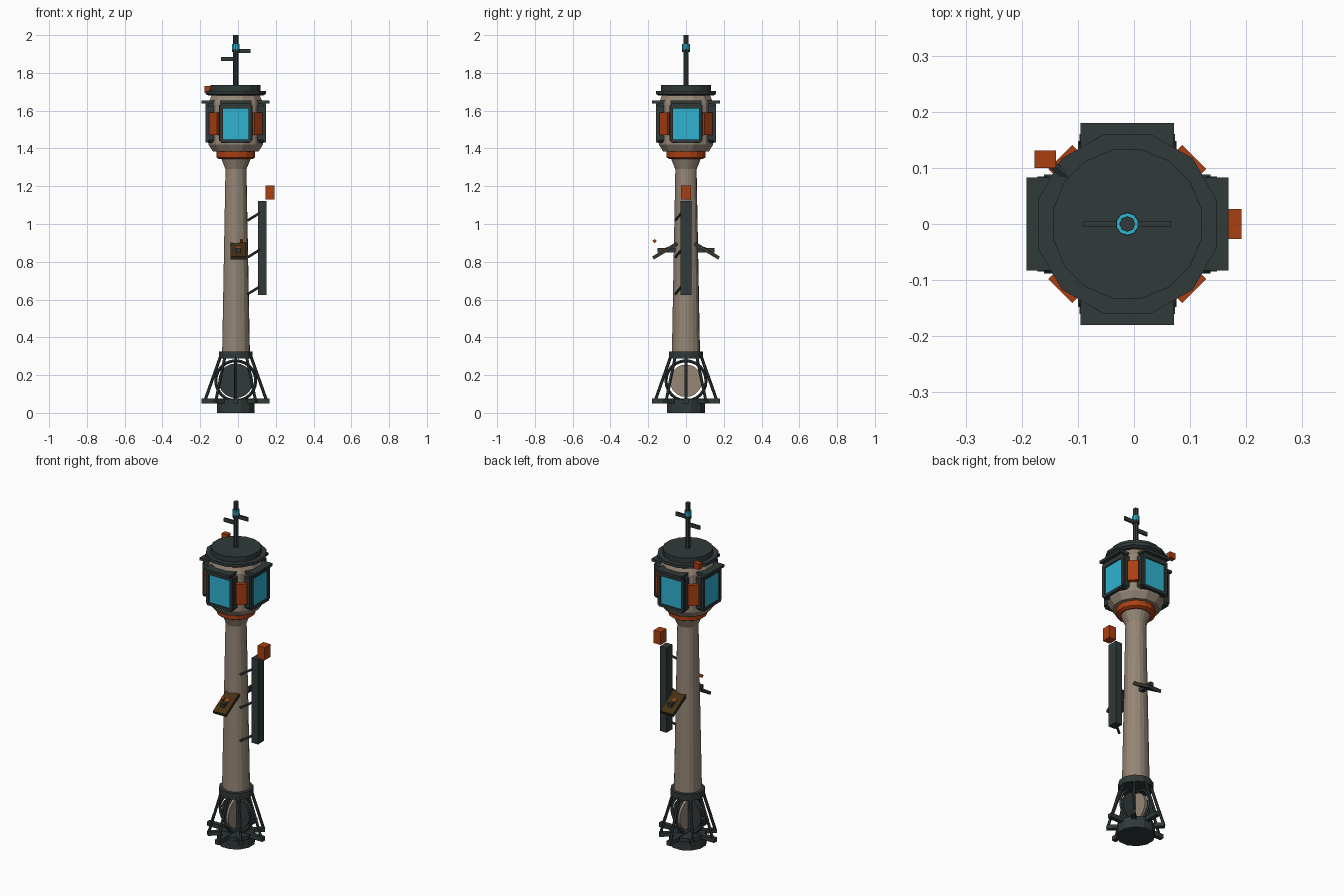
import bpy, bmesh, math, random
from math import pi, sin, cos
from mathutils import Matrix, Vector

random.seed(4)
if "Cube" in bpy.data.objects:
    bpy.data.objects.remove(bpy.data.objects["Cube"])

AXIS = Vector((-0.012, 0, 0))  # the tower axis; positions below are relative to it


def material(name, rgb):
    m = bpy.data.materials.new(name)
    m.use_nodes = True
    m.diffuse_color = (*rgb, 1)
    m.node_tree.nodes["Principled BSDF"].inputs["Base Color"].default_value = (*rgb, 1)
    return m


DARK = material("dark slate", (0.03, 0.041, 0.041))
TAN = material("weathered tan", (0.30, 0.24, 0.18))
ORANGE = material("rust orange", (0.40, 0.05, 0.006))
GLASS = material("cyan glass", (0.03, 0.45, 0.64))
BROWN = material("dark brown", (0.06, 0.03, 0.006))


def finish(name, bm, mat, matrix=Matrix()):
    bmesh.ops.recalc_face_normals(bm, faces=bm.faces)
    me = bpy.data.meshes.new(name)
    bm.to_mesh(me)
    bm.free()
    me.materials.append(mat)
    ob = bpy.data.objects.new(name, me)
    ob.matrix_world = Matrix.Translation(AXIS) @ matrix
    bpy.context.collection.objects.link(ob)
    return ob


def box(name, lo, hi, mat, matrix=Matrix(), bevel=0):
    lo, hi = Vector(lo), Vector(hi)
    bm = bmesh.new()
    bmesh.ops.create_cube(bm, size=1)
    bmesh.ops.scale(bm, vec=hi - lo, verts=bm.verts)
    bmesh.ops.translate(bm, vec=(lo + hi) / 2, verts=bm.verts)
    if bevel:  # chamfer the edges running front to back
        edges = [e for e in bm.edges if abs((e.verts[0].co - e.verts[1].co).y) > 1e-4]
        bmesh.ops.bevel(bm, geom=edges, offset=bevel, segments=1, affect='EDGES')
    return finish(name, bm, mat, matrix)


def lathe(name, profile, sides, mat, jitter=0):
    """Revolve (radius, height) points, capped at both ends."""
    bm = bmesh.new()
    flute = [1 + random.uniform(-jitter, jitter) for _ in range(sides)]
    rings = []
    for r, z in profile:
        rings.append([bm.verts.new((r * f * cos(a), r * f * sin(a), z))
                      for f, a in ((flute[i], 2 * pi * (i + 0.5) / sides) for i in range(sides))])
    for a, b in zip(rings, rings[1:]):
        for i in range(sides):
            j = (i + 1) % sides
            bm.faces.new((a[i], a[j], b[j], b[i]))
    bm.faces.new(rings[0])
    bm.faces.new(rings[-1])
    return finish(name, bm, mat)


def rod(name, a, b, r, mat, sides=6):
    a, b = Vector(a), Vector(b)
    bm = bmesh.new()
    bmesh.ops.create_cone(bm, cap_ends=True, segments=sides, radius1=r, radius2=r, depth=(b - a).length)
    turn = (b - a).to_track_quat('Z', 'Y').to_matrix().to_4x4()
    return finish(name, bm, mat, Matrix.Translation((a + b) / 2) @ turn)


def hoop(name, R, r, mat, matrix):
    bm = bmesh.new()
    rings = [[bm.verts.new(((R + r * cos(v)) * cos(u), (R + r * cos(v)) * sin(u), r * sin(v)))
              for v in (pi * k / 2 for k in range(4))] for u in (pi * i / 12 for i in range(24))]
    for i in range(24):
        a, b = rings[i], rings[(i + 1) % 24]
        for k in range(4):
            bm.faces.new((a[k], b[k], b[(k + 1) % 4], a[(k + 1) % 4]))
    return finish(name, bm, mat, matrix)


def spin(angle):
    return Matrix.Rotation(angle, 4, 'Z')


# Base: plinth, foot bars and splayed legs
lathe("base_plinth", [(0.103, 0), (0.103, 0.05)], 12, DARK)
box("foot_bar_x", (-0.18, -0.013, 0.05), (0.18, 0.013, 0.075), DARK)
box("foot_bar_y", (-0.013, -0.18, 0.05), (0.013, 0.18, 0.075), DARK)
lathe("base_deck", [(0.1, 0.05), (0.1, 0.07)], 12, DARK)
for i in range(8):
    foot = 0.165 if i % 2 == 0 else 0.15
    d = Vector((cos(i * pi / 4), sin(i * pi / 4), 0))
    rod("leg", d * foot + Vector((0, 0, 0.06)), d * 0.08 + Vector((0, 0, 0.3)), 0.008, DARK)
    if i % 2:
        box("foot_bar_diagonal", (0, -0.012, 0.05), (0.155, 0.012, 0.072), DARK, spin(i * pi / 4))

# Crossed discs with hoops inside the legs
for label, mat, turn, r in (("front", DARK, Matrix.Rotation(pi / 2, 4, 'X'), 0.092),
                            ("side", TAN, Matrix.Rotation(pi / 2, 4, 'Y'), 0.086)):
    place = Matrix.Translation((0, 0, 0.17)) @ turn
    bm = bmesh.new()
    bmesh.ops.create_cone(bm, cap_ends=True, segments=20, radius1=r, radius2=r, depth=0.016)
    finish(label + "_disc", bm, mat, place)
    hoop(label + "_hoop", 0.106, 0.008, DARK, place)

# Shaft and collars
lathe("base_collar", [(0.093, 0.287), (0.093, 0.325)], 12, DARK)
lathe("shaft", [(0.074, 0.32), (0.066, 0.75), (0.056, 1.29), (0.082, 1.355)], 18, TAN, 0.035)
lathe("cabin_collar", [(0.092, 1.345), (0.104, 1.352), (0.104, 1.387)], 16, ORANGE)

# Cabin with a roof in two tiers
lathe("cabin", [(0.125, 1.384), (0.149, 1.42), (0.149, 1.64), (0.13, 1.685)], 12, TAN)
lathe("roof_rim", [(0.15, 1.68), (0.165, 1.688), (0.165, 1.705)], 12, DARK)
lathe("roof_cap", [(0.135, 1.70), (0.135, 1.735)], 16, DARK)

# Four framed windows with sills above, and orange panels between them
for i in range(4):
    m = spin(i * pi / 2)
    box("window_backing", (-0.088, -0.148, 1.43), (0.088, -0.11, 1.64), DARK, m, 0.014)
    box("window_glass", (-0.068, -0.152, 1.447), (0.068, -0.146, 1.612), GLASS, m)
    for s in (-1, 1):
        x0, x1 = sorted((s * 0.068, s * 0.085))
        box("frame_side", (x0, -0.16, 1.44), (x1, -0.14, 1.63), DARK, m)
    box("frame_bottom", (-0.078, -0.16, 1.431), (0.078, -0.14, 1.447), DARK, m)
    box("frame_top", (-0.078, -0.16, 1.612), (0.078, -0.14, 1.639), DARK, m)
    box("window_visor", (-0.083, -0.18, 1.638), (0.083, -0.11, 1.653), DARK, m)
    box("corner_panel", (-0.03, -0.169, 1.47), (0.03, -0.13, 1.59), ORANGE, spin(i * pi / 2 + pi / 4))

# Mast with offset aerial arms and a beacon ring
rod("mast", (0, 0, 1.73), (0, 0, 2.0), 0.014, DARK, 8)
box("aerial_left_low", (-0.078, -0.005, 1.862), (0, 0.005, 1.884), DARK)
box("aerial_right_high", (0, -0.005, 1.904), (0.078, 0.005, 1.926), DARK)
rod("beacon_seat", (0, 0, 1.91), (0, 0, 1.925), 0.021, DARK, 10)
rod("beacon_ring", (0, 0, 1.925), (0, 0, 1.953), 0.02, GLASS, 10)

# Roof lamp on an arm
rod("lamp_arm", (-0.09, 0.07, 1.69), (-0.145, 0.115, 1.712), 0.009, DARK)
box("roof_lamp", (-0.165, 0.1, 1.697), (-0.127, 0.131, 1.731), ORANGE)

# Side pylon with brackets and a beacon box
box("pylon", (0.119, -0.029, 0.625), (0.162, 0.029, 1.122), DARK)
box("pylon_beacon", (0.158, -0.027, 1.13), (0.204, 0.027, 1.205), ORANGE)
for z in (0.63, 0.825, 1.02):
    rod("pylon_bracket", (0.065, -0.056, z), (0.135, -0.02, z + 0.043), 0.007, DARK)

# Tilted panels at front and back
for i in range(2):
    tilt = spin(i * pi) @ Matrix.Translation((0, -0.11, 0.862)) @ Matrix.Rotation(math.radians(31), 4, 'X')
    off = 0.014 if i == 0 else -0.014
    box("panel_tray", (off - 0.042, -0.078, -0.012), (off + 0.042, 0.072, 0), DARK, tilt)
    box("panel_face", (off - 0.041, -0.076, 0), (off + 0.041, 0.07, 0.006), BROWN, tilt)
    box("panel_stripe", (off - 0.012, -0.03, 0.006), (off + 0.012, 0.02, 0.009), ORANGE, tilt)
    box("panel_arm", (off - 0.012, -0.15, 0.85), (off + 0.012, -0.04, 0.872), DARK, spin(i * pi))
box("panel_light", (-0.008, -0.008, -0.008), (0.008, 0.008, 0.008), ORANGE,
    Matrix.Translation((0.03, -0.166, 0.91)) @ Matrix.Rotation(pi / 5, 4, 'X'))
